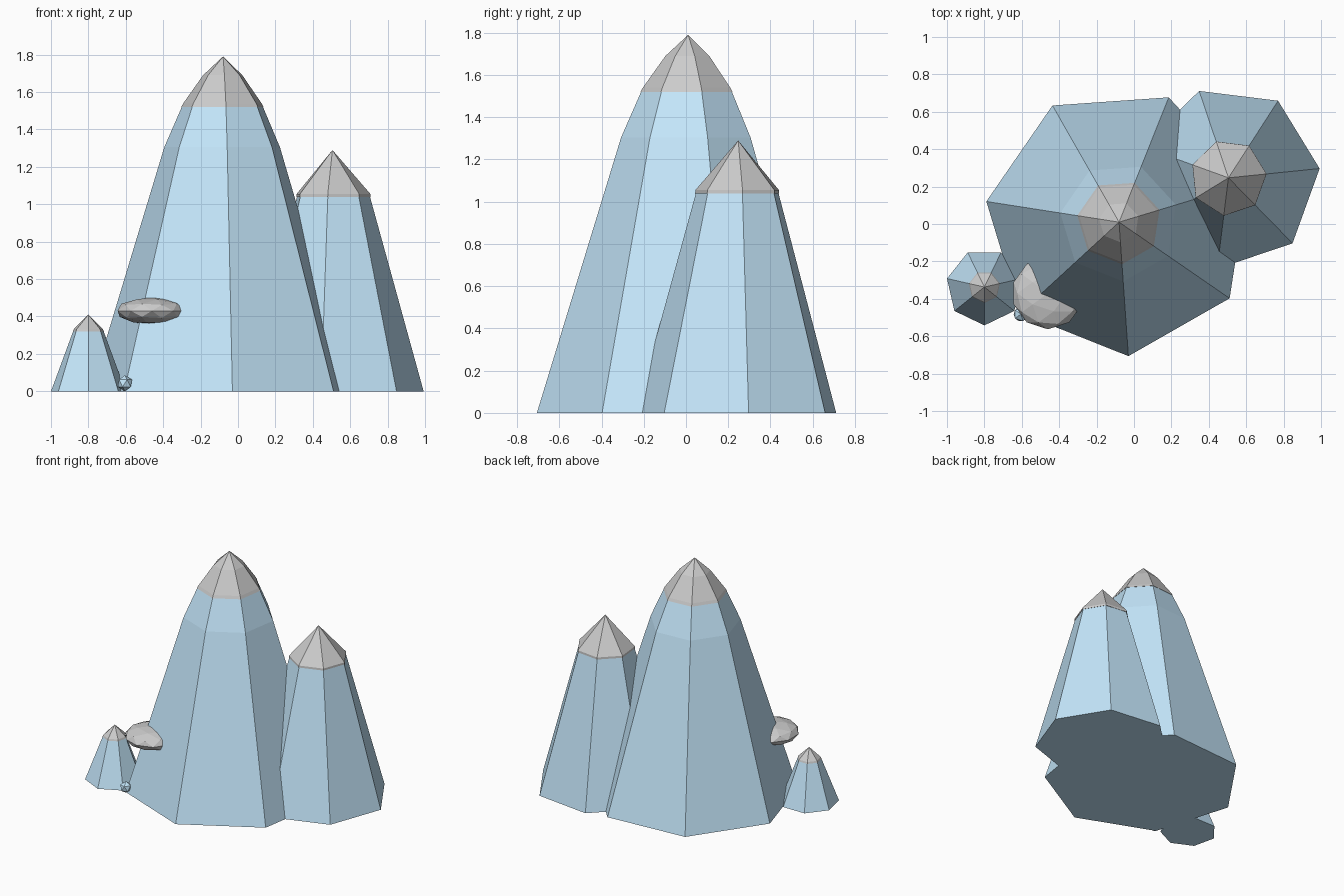
import bpy, bmesh
from math import cos, sin, radians, tau

if "Cube" in bpy.data.objects:
    bpy.data.objects.remove(bpy.data.objects["Cube"])

ice = bpy.data.materials.new("ice_blue")
ice.diffuse_color = (0.55, 0.79, 0.96, 1)
ice.use_nodes = True
ice.node_tree.nodes["Principled BSDF"].inputs["Base Color"].default_value = ice.diffuse_color


def finish(bm, name, mat=None):
    bmesh.ops.recalc_face_normals(bm, faces=bm.faces)
    me = bpy.data.meshes.new(name)
    bm.to_mesh(me)
    bm.free()
    ob = bpy.data.objects.new(name, me)
    bpy.context.collection.objects.link(ob)
    if mat:
        me.materials.append(mat)
    return ob


def lathe(name, centre, angle, profile, mat=None, sides=7):
    """Seven-sided flat-faced solid from (radius, height) pairs; radius 0 is a tip."""
    bm = bmesh.new()
    rings = []
    for r, z in profile:
        n = sides if r else 1
        rings.append([bm.verts.new((centre[0] + r * cos(radians(angle) + tau * i / sides),
                                    centre[1] + r * sin(radians(angle) + tau * i / sides), z))
                      for i in range(n)])
    for a, b in zip(rings, rings[1:]):
        for i in range(sides):
            j = (i + 1) % sides
            bm.faces.new([a[i], a[j], b[0]] if len(b) == 1 else [a[i], a[j], b[j], b[i]])
    for ring in (rings[0], rings[-1]):
        if len(ring) > 1:
            bm.faces.new(ring)
    return finish(bm, name, mat)


def ball(name, centre, size, subdivisions, mat=None):
    bm = bmesh.new()
    bmesh.ops.create_icosphere(bm, subdivisions=subdivisions, radius=1)
    bmesh.ops.scale(bm, vec=size, verts=bm.verts)
    bmesh.ops.translate(bm, vec=centre, verts=bm.verts)
    return finish(bm, name, mat)


# name, centre, first corner angle, body profile, snow cap profile
peaks = [
    ("tall", (-0.08, 0.01), -86,
     [(0.718, 0), (0.318, 1.305), (0.219, 1.53)],
     [(0.226, 1.52), (0.215, 1.54), (0.108, 1.69), (0, 1.79)]),
    ("middle", (0.505, 0.247), 5.8,
     [(0.49, 0), (0.199, 1.05)],
     [(0.205, 1.04), (0.204, 1.055), (0, 1.29)]),
    ("small", (-0.80, -0.337), -90,
     [(0.205, 0), (0.082, 0.325)],
     [(0.085, 0.32), (0.08, 0.332), (0, 0.41)]),
]
for name, centre, angle, body, cap in peaks:
    lathe(name + "_peak", centre, angle, body, ice)
    lathe(name + "_snow_cap", centre, angle, cap)

# Flattened cloud stuck into the front left edge of the tall peak
ball("cloud", (-0.46, -0.37, 0.43), (0.193, 0.193, 0.072), 2)

# Little ice lump at the foot of the tall peak
ball("ice_lump", (-0.605, -0.482, 0.043), (0.043, 0.043, 0.043), 1, ice)
